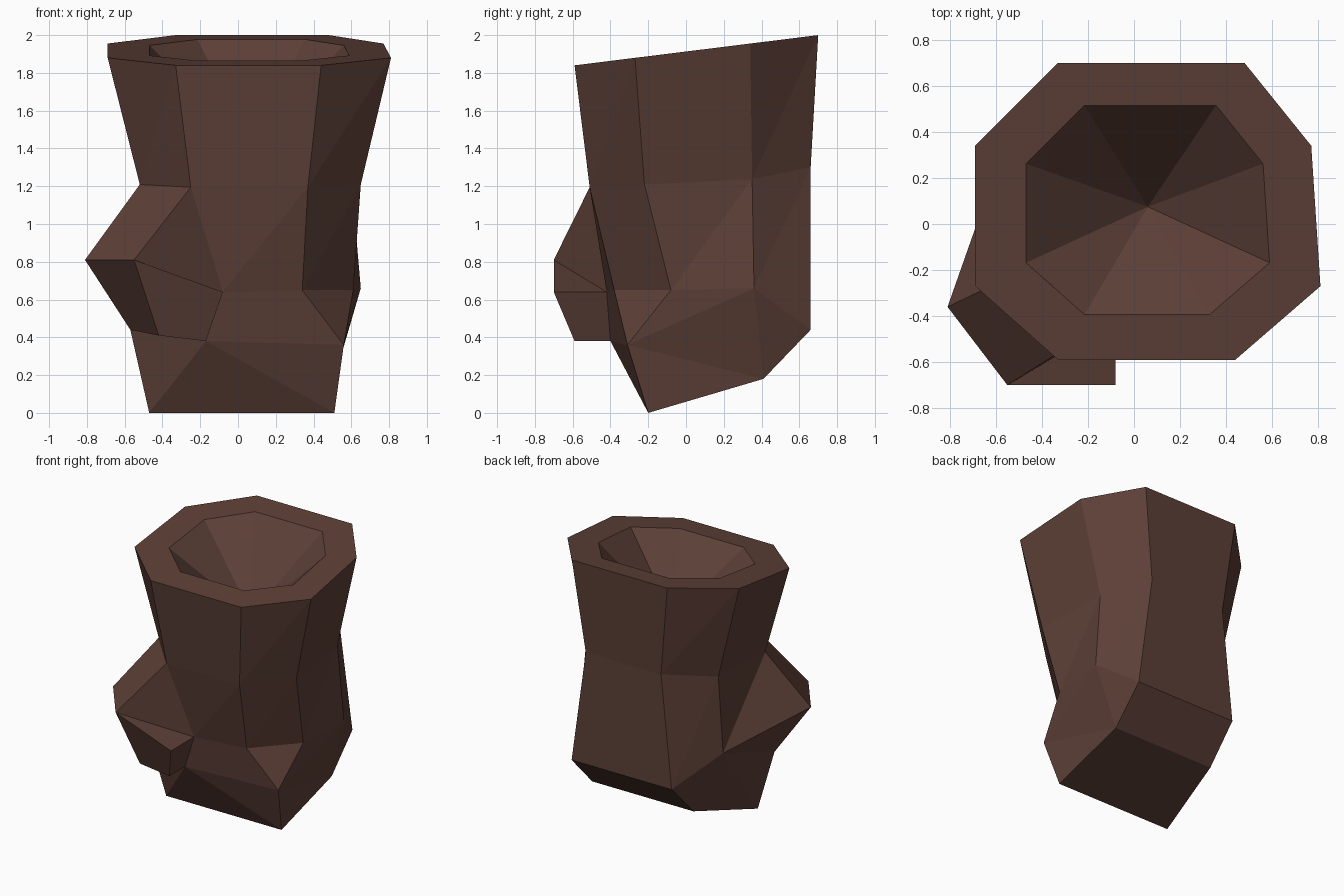
import bpy, bmesh

if "Cube" in bpy.data.objects:
    bpy.data.objects.remove(bpy.data.objects["Cube"])

brown = bpy.data.materials.new("bark_brown")
brown.diffuse_color = (0.109, 0.051, 0.038, 1)
brown.use_nodes = True
brown.node_tree.nodes["Principled BSDF"].inputs["Base Color"].default_value = brown.diffuse_color

bm = bmesh.new()


def ring(points, z_of_y):
    return [bm.verts.new((x, y, z_of_y(y))) for x, y in points]


def loft(a, b, segments=range(8)):
    # triangulated band between two eight-sided rings
    for i in segments:
        j = (i + 1) % 8
        bm.faces.new((a[i], a[j], b[j]))
        bm.faces.new((a[i], b[j], b[i]))


def rim_z(y):
    return 1.84 + (y + 0.59) * 0.124


# slanted rim: outer ring, inner ring and the hollow
rim = [(-.33, .70), (.48, .70), (.77, .34), (.81, -.27),
       (.44, -.59), (-.33, -.59), (-.69, -.27), (-.69, .34)]
cx, cy = 0.06, 0.075
inner_pts = [(cx + (x - cx) * 0.705, cy + (y - cy) * 0.705) for x, y in rim]
top = ring(rim, rim_z)
inner = ring(inner_pts, rim_z)
pit = bm.verts.new((cx, cy, 1.43))
for i in range(8):
    j = (i + 1) % 8
    bm.faces.new((top[i], top[j], inner[j], inner[i]))
    bm.faces.new((inner[i], inner[j], pit))

# waist of the trunk
waist = ring([(-.25, .66), (.39, .66), (.60, .35), (.65, -.22),
              (.37, -.51), (-.25, -.51), (-.52, -.22), (-.52, .35)],
             lambda y: 1.30 if y > 0.5 else 1.22 + y * 0.05)
loft(top, waist)

# lower trunk, burl and base corners
V = {name: bm.verts.new(co) for name, co in {
    "low_bl": (-.34, .66, .44), "low_br": (.51, .66, .44),
    "low_rb": (.65, .36, .66), "low_rf": (.61, -.08, .65),
    "low_fr": (.34, -.38, .65), "joint": (-.08, -.42, .64),
    "low_lb": (-.56, .35, .66), "knee": (.56, -.31, .36),
    "burl_a": (-.81, -.36, .81), "burl_b": (-.55, -.70, .81),
    "burl_c": (-.08, -.70, .64), "burl_d": (-.17, -.59, .38),
    "burl_e": (-.42, -.59, .41), "burl_f": (-.57, -.26, .44),
    "under": (-.17, -.40, .38),
    "foot_fr": (.51, -.20, 0), "foot_fl": (-.47, -.20, 0),
    "foot_br": (.51, .41, .18), "foot_bl": (-.35, .41, .18)}.items()}
V["waist_fl"], V["waist_lf"] = waist[5], waist[6]
low = [V[n] for n in ("low_bl", "low_br", "low_rb", "low_rf",
                      "low_fr", "joint", "burl_a", "low_lb")]
loft(waist, low, (0, 1, 2, 3, 4, 6, 7))

for face in (
        # burl
        "waist_fl waist_lf burl_a burl_b", "waist_fl burl_b joint",
        "burl_b burl_c joint", "burl_b burl_c burl_d burl_e",
        "burl_a burl_b burl_e burl_f", "joint under burl_d burl_c",
        "under burl_f burl_e burl_d", "burl_a low_lb burl_f",
        # base
        "foot_fr foot_fl foot_bl foot_br", "low_bl low_br foot_br foot_bl",
        "low_br low_rb foot_br", "low_rb knee foot_br", "knee foot_fr foot_br",
        "low_rb low_rf knee", "low_rf low_fr knee",
        "low_fr knee under joint", "under knee foot_fr",
        "under foot_fr foot_fl", "under foot_fl burl_f",
        "low_lb foot_fl burl_f", "low_lb foot_bl foot_fl",
        "low_lb low_bl foot_bl"):
    bm.faces.new([V[n] for n in face.split()])

bmesh.ops.recalc_face_normals(bm, faces=bm.faces)
mesh = bpy.data.meshes.new("hollow_stump")
bm.to_mesh(mesh)
bm.free()
mesh.materials.append(brown)
bpy.context.collection.objects.link(bpy.data.objects.new("hollow_stump", mesh))
